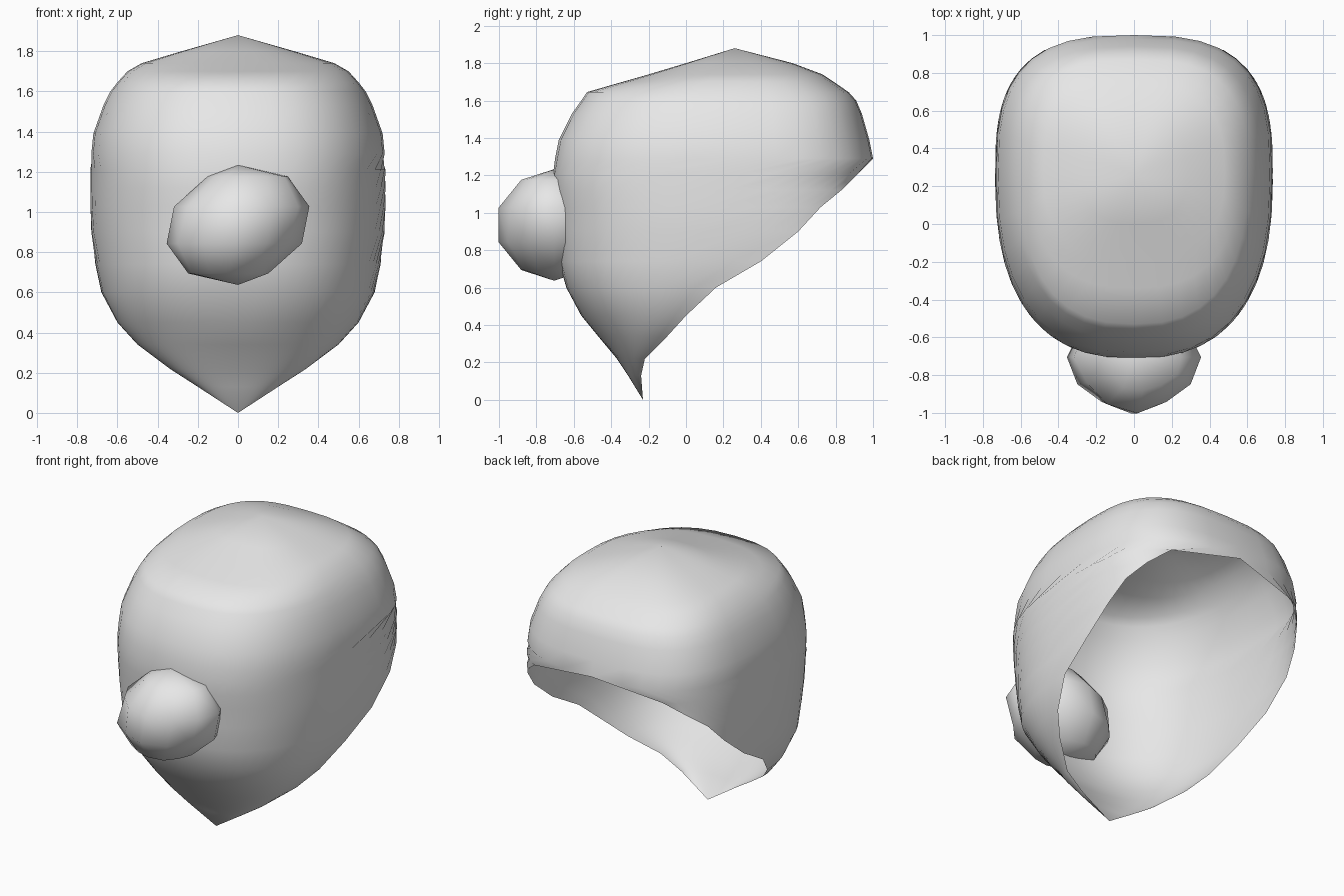
import bpy
import bmesh
from math import sin, cos, pi, asin, atan2

# Remove the default cube only
start_cube = bpy.data.objects.get("Cube")
if start_cube:
    bpy.data.objects.remove(start_cube, do_unlink=True)

# Single plain material
grey = bpy.data.materials.new("light_grey")
grey.use_nodes = True
grey.diffuse_color = (0.8, 0.8, 0.8, 1)
grey.node_tree.nodes["Principled BSDF"].inputs["Base Color"].default_value = grey.diffuse_color


def finish(bm, name):
    """Turn a bmesh into a smooth shaded grey object."""
    mesh = bpy.data.meshes.new(name)
    bm.to_mesh(mesh)
    bm.free()
    mesh.materials.append(grey)
    for face in mesh.polygons:
        face.use_smooth = True
    obj = bpy.data.objects.new(name, mesh)
    bpy.context.collection.objects.link(obj)
    return obj


def power(value, exponent):
    return max(value, 0.0) ** exponent


# Shell levels: height, half width, front y, back y (the rim where the shell is open)
LEVELS = [
    (0, 0, -.23, -.23),
    (.13, .2, -.31, -.24),
    (.22, .34, -.37, -.22),
    (.34, .5, -.47, -.1),
    (.45, .6, -.56, 0),
    (.6, .68, -.64, .16),
    (.74, .71, -.68, .4),
    (.9, .73, -.69, .6),
    (1.03, .735, -.7, .72),
    (1.12, .735, -.71, .83),
    (1.21, .735, -.71, .92),
    (1.29, .73, -.7, 1),
    (1.39, .72, -.68, .98),
    (1.53, .67, -.61, .94),
    (1.6, .635, -.56, .91),
    (1.645, .6, -.53, .87),
    (1.7, .55, -.34, .79),
    (1.74, .48, -.2, .73),
    (1.8, .28, 0, .57),
    (1.88, 0, .26, .26),
]
CLOSED_FROM = 1.29   # above this height the levels are closed loops
APEX_Y = .26
COLUMNS = 36


def level_points(height, width, front, back):
    """Rounded-box outline running from one rim edge, past the front, to the other."""
    centre = min(APEX_Y, back)
    full_back = back if height >= CLOSED_FROM else 1.0
    front_power = 2.2 if height < .5 else 2.5
    back_power = 2.9
    # Angle at which the outline meets the rim
    reach = (back - centre) / max(full_back - centre, .001)
    end = pi if height >= CLOSED_FROM else pi / 2 + asin(min(1, power(reach, back_power / 2)))
    points = []
    for column in range(COLUMNS + 1):
        angle = end * (2 * column / COLUMNS - 1)
        side = 1 if angle > 0 else -1
        depth = cos(angle)
        bend = 2 / (front_power if depth >= 0 else back_power)
        x = side * width * power(abs(sin(angle)), bend)
        if depth >= 0:
            y = centre - (centre - front) * power(depth, bend)
        else:
            y = centre + (full_back - centre) * power(-depth, bend)
        points.append((x, y, height))
    return points


# Open shell, lofted through the levels
bm = bmesh.new()
rows = [[bm.verts.new(p) for p in level_points(*level)] for level in LEVELS]
for lower, upper in zip(rows, rows[1:]):
    for j in range(COLUMNS):
        bm.faces.new((lower[j], lower[j + 1], upper[j + 1], upper[j]))
bmesh.ops.remove_doubles(bm, verts=bm.verts[:], dist=.0005)
finish(bm, "hood_shell")

# Lumpy round nose, half sunk through the front of the shell
bm = bmesh.new()
bmesh.ops.create_uvsphere(bm, u_segments=12, v_segments=5, radius=1)
for v in bm.verts:
    around = atan2(v.co.y, v.co.x)
    lump = 1 + .05 * cos(4 * around + 2 * v.co.z)
    lean = .02 * v.co.z if abs(v.co.z) > .9 else .06 * v.co.z
    if abs(v.co.z) > .99:
        lean = 0
    v.co.x = v.co.x * .34 * lump + lean
    v.co.y = v.co.y * .3 * lump - .705
    v.co.z = v.co.z * .298 + .935
finish(bm, "nose")
